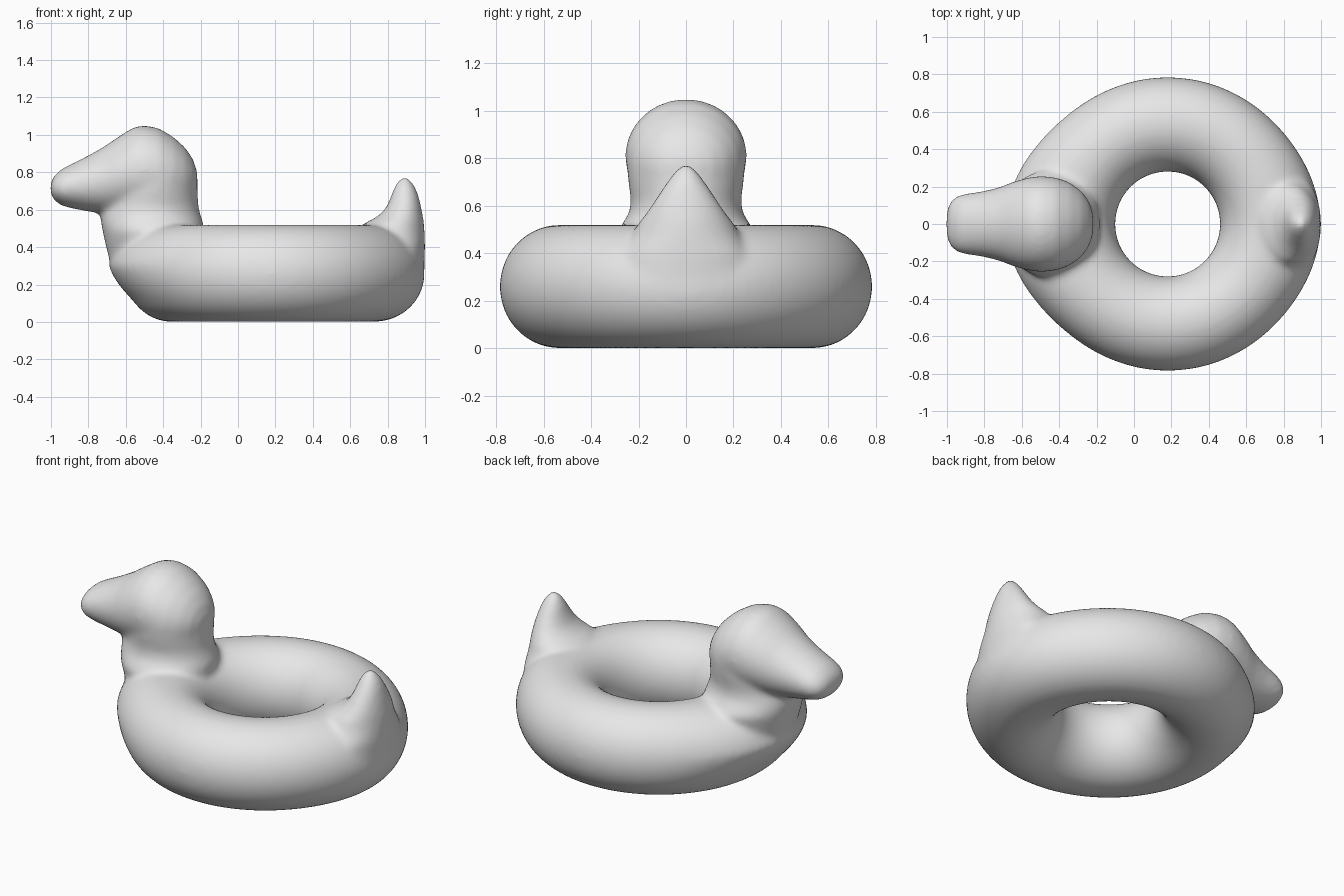
import bpy, bmesh
from math import sin, cos, pi
from mathutils import Vector

cube = bpy.data.objects.get("Cube")
if cube:
    bpy.data.objects.remove(cube)

SIDES = 40
bm = bmesh.new()


def skin(rings, closed):
    """Bridge rings of points with quads; cap the ends unless closed."""
    rows = [[bm.verts.new(p) for p in ring] for ring in rings]
    pairs = list(zip(rows, rows[1:])) + ([(rows[-1], rows[0])] if closed else [])
    for a, b in pairs:
        for i in range(len(a)):
            j = (i + 1) % len(a)
            bm.faces.new((a[i], a[j], b[j], b[i]))
    if not closed:
        bm.faces.new(rows[0][::-1])
        bm.faces.new(rows[-1])


def loft(sections, axis):
    """Elliptical sections (position, low, high, half width) along x or z."""
    rings = []
    for pos, low, high, half in sections:
        ring = []
        for i in range(SIDES):
            a = 2 * pi * i / SIDES
            mid = (low + high) / 2 + (high - low) / 2 * cos(a)
            y = half * sin(a)
            ring.append(Vector((pos, y, mid) if axis == "x" else (mid, y, pos)))
        rings.append(ring)
    skin(rings, False)


# Inflated ring, bulging at the chest and slightly at the rump
def ring_point(u, v):
    r = 0.5325 + 0.2525 * cos(v)
    z = 0.26 + 0.26 * sin(v)
    outer = max(0, cos(v)) ** 0.5
    chest = 0.09 * max(0, -cos(u)) ** 6 * min(1, max(0, (z - 0.12) / 0.18))
    rump = 0.033 * max(0, cos(u)) ** 8
    r += outer * (chest + rump)
    return Vector((0.18 + r * cos(u), r * sin(u), z))


skin([[ring_point(2 * pi * i / 96, 2 * pi * j / SIDES) for j in range(SIDES)]
      for i in range(96)], True)

# Head and beak, from beak tip to back of head
loft([(-1.003, .69, .74, .06), (-.985, .65, .78, .12), (-.94, .62, .82, .155),
      (-.88, .605, .85, .165), (-.8, .59, .89, .177), (-.72, .58, .935, .197),
      (-.64, .575, .99, .228), (-.56, .57, 1.04, .25), (-.5, .57, 1.052, .257),
      (-.42, .57, 1.035, .25), (-.34, .58, .985, .22), (-.28, .61, .93, .175),
      (-.24, .66, .87, .12), (-.217, .73, .8, .05)], "x")

# Neck, flaring into the ring
loft([(.3, -.68, -.25, .22), (.42, -.71, -.2, .27), (.49, -.725, -.18, .29),
      (.53, -.733, -.185, .265), (.57, -.735, -.2, .24), (.62, -.72, -.212, .232),
      (.7, -.7, -.215, .243), (.78, -.68, -.22, .25)], "z")

# Upturned tail
loft([(.25, .76, .995, .28), (.4, .72, 1.0, .26), (.48, .65, .998, .225),
      (.53, .68, .994, .2), (.56, .74, .99, .175), (.6, .785, .982, .147),
      (.65, .81, .972, .115), (.7, .827, .957, .082), (.74, .845, .938, .052),
      (.772, .87, .91, .022)], "z")

bmesh.ops.recalc_face_normals(bm, faces=bm.faces)
mesh = bpy.data.meshes.new("duck_swim_ring")
bm.to_mesh(mesh)
bm.free()
duck = bpy.data.objects.new("duck_swim_ring", mesh)
bpy.context.collection.objects.link(duck)

# Plain grey vinyl
grey = bpy.data.materials.new("grey_vinyl")
grey.use_nodes = True
colour = (0.8, 0.8, 0.8, 1)
grey.diffuse_color = colour
grey.node_tree.nodes["Principled BSDF"].inputs["Base Color"].default_value = colour
mesh.materials.append(grey)

# Fuse the parts into one skin and soften the seams
fuse = duck.modifiers.new("fuse", "REMESH")
fuse.mode = "VOXEL"
fuse.voxel_size = 0.016
fuse.use_smooth_shade = True
soften = duck.modifiers.new("soften", "SMOOTH")
soften.factor = 0.5
soften.iterations = 14
